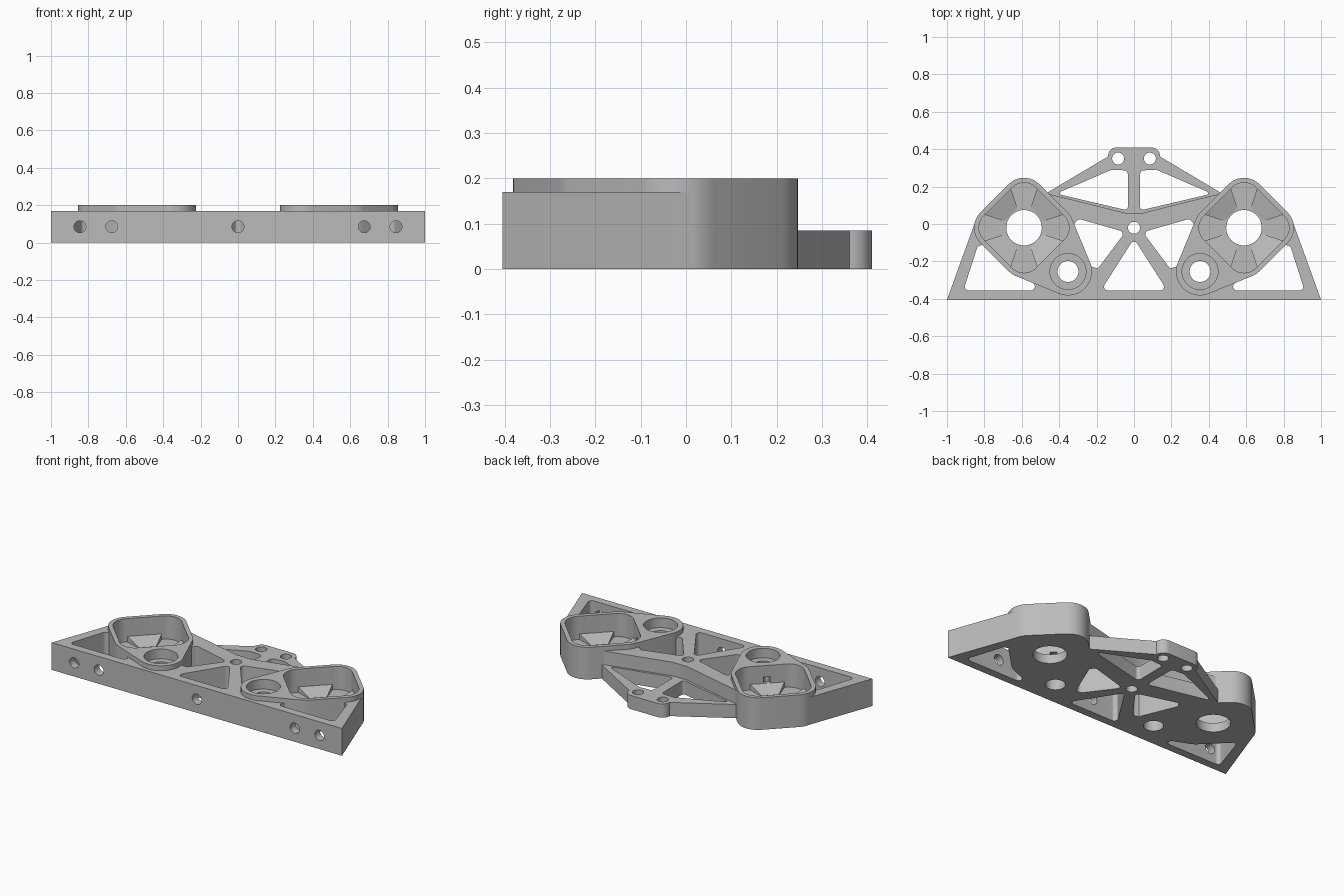
import bpy, bmesh, math
from mathutils import Vector, Matrix
from mathutils.geometry import convex_hull_2d

if "Cube" in bpy.data.objects:
    bpy.data.objects.remove(bpy.data.objects["Cube"])

grey = bpy.data.materials.new("light grey")
grey.use_nodes = True
GREY = (0.5, 0.5, 0.5, 1)
grey.diffuse_color = GREY
grey.node_tree.nodes["Principled BSDF"].inputs["Base Color"].default_value = GREY


def prism(name, outline, z0, z1):
    """Upright solid with the given outline."""
    bm = bmesh.new()
    face = bm.faces.new([bm.verts.new((x, y, z0)) for x, y in outline])
    top = bmesh.ops.extrude_face_region(bm, geom=[face])["geom"]
    bmesh.ops.translate(bm, vec=(0, 0, z1 - z0),
                        verts=[g for g in top if isinstance(g, bmesh.types.BMVert)])
    bmesh.ops.recalc_face_normals(bm, faces=bm.faces)
    mesh = bpy.data.meshes.new(name)
    bm.to_mesh(mesh)
    bm.free()
    mesh.materials.append(grey)
    obj = bpy.data.objects.new(name, mesh)
    bpy.context.collection.objects.link(obj)
    return obj


def hull(circles, n=40):
    """Outline wrapped tightly around (x, y, radius) circles."""
    pts = [Vector((x + r * math.cos(math.tau * i / n), y + r * math.sin(math.tau * i / n)))
           for x, y, r in circles for i in range(n)]
    return [pts[i] for i in convex_hull_2d(pts)]


def combine(obj, tool, operation):
    mod = obj.modifiers.new("combine", 'BOOLEAN')
    mod.operation, mod.object, mod.solver = operation, tool, 'EXACT'
    bpy.context.view_layer.update()
    graph = bpy.context.evaluated_depsgraph_get()
    mesh = bpy.data.meshes.new_from_object(obj.evaluated_get(graph))
    obj.modifiers.clear()
    obj.data = mesh
    bpy.data.objects.remove(tool)


def add(outline, z0, z1):
    combine(frame, prism("addition", outline, z0, z1), 'UNION')


def cut(outline, z0=-0.1, z1=0.3):
    combine(frame, prism("cutter", outline, z0, z1), 'DIFFERENCE')


def mirrored(circles, s):
    return [(s * x, y, r) for x, y, r in circles]


PLATE, LOW, POD, FLOOR = 0.17, 0.085, 0.2, 0.055
PX, PY = 0.588, -0.02      # pod centre
LX, LY = 0.353, -0.254     # lobe centre

# Main plate, lower rear frame and mounting tab
half = [(1, -0.405), (0.846, 0.02), (0.6, 0.1), (0.46, 0.162), (0.05, 0.06)]
frame = prism("bracket_frame", half + [(-x, y) for x, y in reversed(half)], 0, PLATE)
rear = [(0.5, 0.146), (0.12, 0.372)]
add(rear + [(-x, y) for x, y in reversed(rear)] + [(0, 0)], 0, LOW)
add(hull([(s * 0.09, y, 0.05) for s in (-1, 1) for y in (0.36, 0.33)]), 0, LOW)

# Lightening windows
cut(hull([(-0.14, -0.335, 0.02), (0.14, -0.335, 0.02), (0, -0.115, 0.02)]))
windows = [
    [(0.885, -0.335, 0.02), (0.82, -0.135, 0.02), (0.55, -0.335, 0.02), (0.7, -0.1, 0.02)],
    [(0.29, 0.005, 0.02), (0.08, -0.055, 0.02), (0.2, -0.215, 0.02), (0.25, -0.2, 0.02),
     (0.32, -0.03, 0.02)],
    [(0.055, 0.265, 0.022), (0.05, 0.095, 0.018), (0.385, 0.165, 0.01), (0.115, 0.268, 0.022)],
]
for s in (-1, 1):
    for w in windows:
        cut(hull(mirrored(w, s)))

# Raised pods: rounded diamond flowing into a round lobe
d = 0.151
corners = [(d, 0), (0, d), (-d, 0), (0, -d)]
for s in (-1, 1):
    diamond = [(PX + x, PY + y, 0.116) for x, y in corners]
    add(hull(mirrored(diamond + [(LX, LY, 0.128)], s)), 0, POD)
    cut(hull(mirrored([(x, y, 0.09) for x, y, r in diamond], s)), FLOOR)
    # Small passage through the wall between pocket and lobe
    cut(hull(mirrored([(0.49, -0.12, 0.02), (0.445, -0.16, 0.02)], s), 12), 0.09, 0.13)
    # Central bore, lobe counterbore and lobe bore
    cut(hull([(s * PX, PY, 0.095)]))
    cut(hull([(s * LX, LY, 0.096)]), 0.14)
    cut(hull([(s * LX, LY, 0.056)]))

# Vertical bolt holes
for x, y in ((0, -0.02), (-0.085, 0.35), (0.085, 0.35)):
    cut(hull([(x, y, 0.032)]))

# Horizontal bolt holes through the front beam
for x in (-0.845, -0.675, 0, 0.675, 0.845):
    drill = prism("drill", hull([(0, 0, 0.032)]), -0.1, 0.1)
    drill.data.transform(Matrix.Translation((x, -0.42, LOW)) @ Matrix.Rotation(math.pi / 2, 4, 'X'))
    combine(frame, drill, 'DIFFERENCE')

# Sloped seats on the four sides of each pocket floor
seats = []
for s, side in ((-1, "right"), (1, "left")):
    for k in range(4):
        ramp = prism(f"{side}_pocket_seat_{k + 1}",
                     [(0.1, -0.05), (0.2, -0.1), (0.2, 0.1), (0.1, 0.05)], FLOOR - 0.01, FLOOR + 0.005)
        for v in ramp.data.vertices:
            if v.co.x > 0.15 and v.co.z > FLOOR:
                v.co.z += 0.03
        ramp.data.transform(Matrix.Translation((s * PX, PY, 0))
                            @ Matrix.Rotation(math.pi / 4 + k * math.pi / 2, 4, 'Z'))
        seats.append(ramp)

# Smooth curved walls, sharp edges
bpy.ops.object.select_all(action='DESELECT')
frame.select_set(True)
bpy.context.view_layer.objects.active = frame
bpy.ops.object.shade_smooth_by_angle(angle=math.radians(30))
